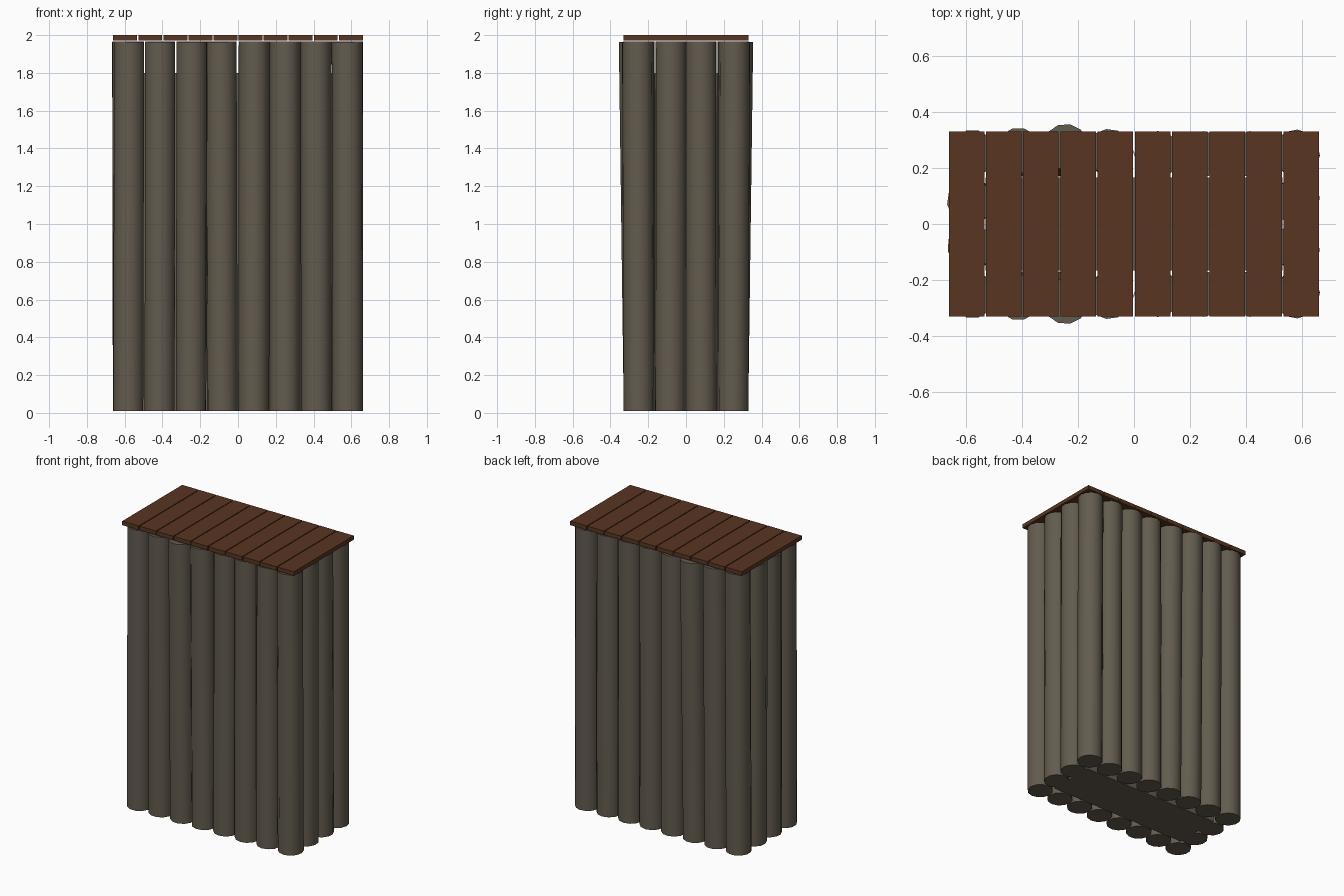
import bpy, math, random
from mathutils import Vector

if "Cube" in bpy.data.objects:
    bpy.data.objects.remove(bpy.data.objects["Cube"], do_unlink=True)
random.seed(4)


def material(name, rgb):
    m = bpy.data.materials.new(name)
    m.use_nodes = True
    m.diffuse_color = (*rgb, 1)
    m.node_tree.nodes["Principled BSDF"].inputs["Base Color"].default_value = (*rgb, 1)
    return m


bark = material("grey brown bark", (0.125, 0.105, 0.077))
plank = material("red brown plank", (0.10, 0.036, 0.016))

R, STEP = 0.082, 0.166
BOTTOM, TOP = 0.01, 1.965


def log(name, x, y, dx, dy):
    """Upright log whose top leans by dx, dy."""
    a, b = Vector((x, y, BOTTOM)), Vector((x + dx, y + dy, TOP))
    bpy.ops.mesh.primitive_cylinder_add(vertices=12, radius=R, depth=(b - a).length,
                                        location=(a + b) / 2)
    ob = bpy.context.object
    ob.name = name
    ob.rotation_euler = (b - a).to_track_quat('Z', 'Y').to_euler()
    ob.data.materials.append(bark)
    bpy.ops.object.shade_smooth_by_angle(angle=math.radians(40))


def box(name, lo, hi, mat):
    lo, hi = Vector(lo), Vector(hi)
    bpy.ops.mesh.primitive_cube_add(size=1, location=(lo + hi) / 2)
    ob = bpy.context.object
    ob.name = name
    ob.scale = hi - lo
    bpy.ops.object.transform_apply(location=False, rotation=False, scale=True)
    ob.data.materials.append(mat)


# Front and back rows, with the outward lean of each log top
lean_x = [0.005, 0.003, 0.005, -0.006, 0.003, 0, -0.002, -0.003]
lean_out = [0.005, 0.012, 0.026, 0.008, 0, 0, 0, 0.006]
for i in range(8):
    x = (i - 3.5) * STEP
    for side, label in ((-1, "front"), (1, "back")):
        log(f"{label}_log_{i + 1}", x, side * 1.5 * STEP, lean_x[i], side * lean_out[i])

# Two logs closing each end
for side, label in ((-1, "right"), (1, "left")):
    for k in (-0.5, 0.5):
        log(f"{label}_end_log_{'front' if k < 0 else 'back'}", side * 3.5 * STEP, k * STEP,
            random.uniform(-0.005, 0.005), -0.006 * k)

# Solid core inside the ring of logs
box("inner_core", (-0.53, -0.166, BOTTOM), (0.53, 0.166, 1.8), bark)

# Plank roof
W = 0.1327
for i in range(10):
    x = (i - 4.5) * W
    box(f"roof_plank_{i + 1}", (x - W / 2 + 0.003, -0.33, 1.972),
        (x + W / 2 - 0.003, 0.33, 2.0), plank)
